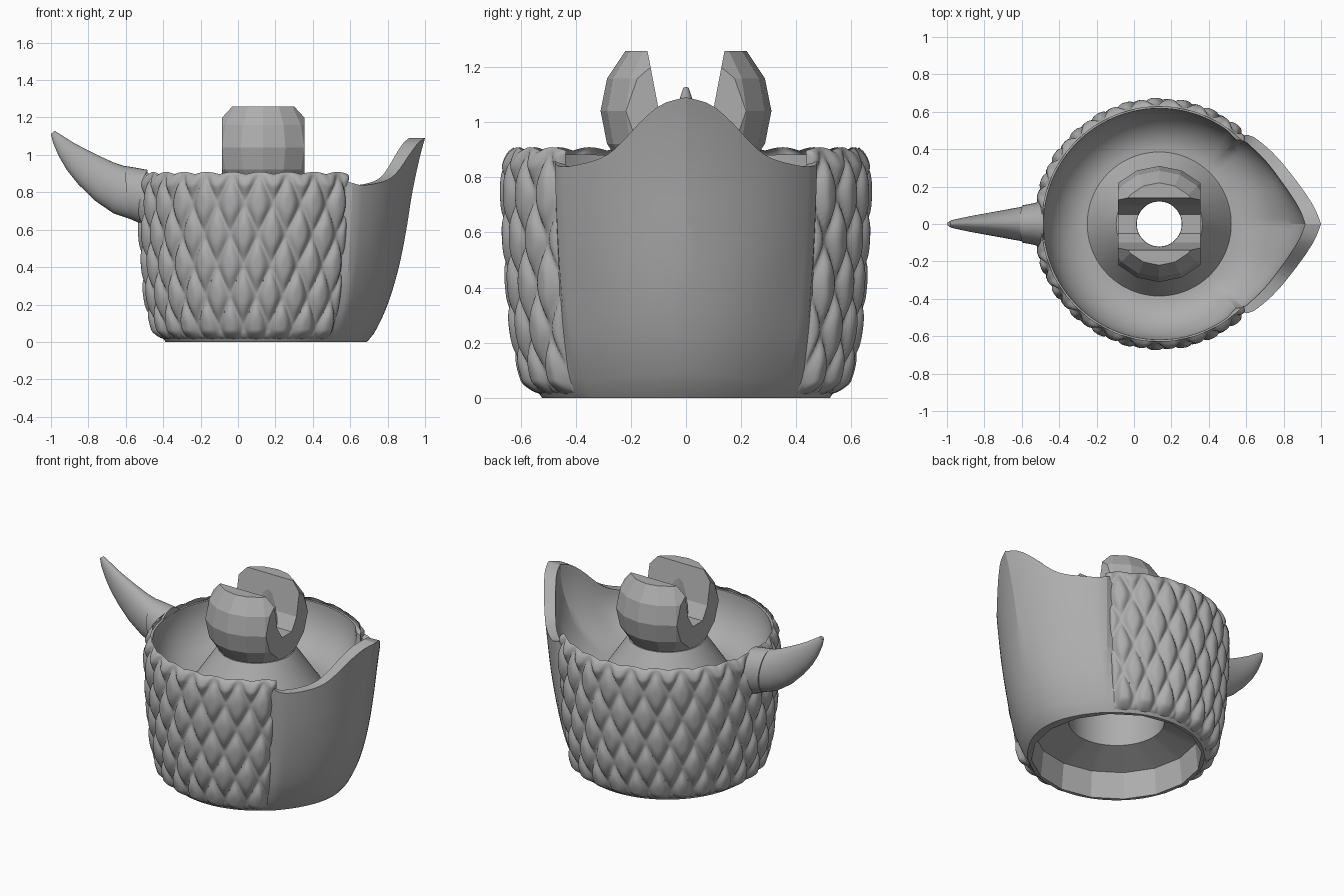
import bpy, bmesh, math
from mathutils import Vector

if "Cube" in bpy.data.objects:
    bpy.data.objects.remove(bpy.data.objects["Cube"])

CX = 0.135  # cup axis
CORE = [(0, .522), (.05, .555), (.2, .593), (.4, .615), (.7, .632), (1.1, .632)]
FLANK = [(0, .53), (.05, .56), (.2, .615), (.4, .65), (.7, .678), (.9, .688), (1.1, .69)]
PROW = [(0, .555), (.05, .595), (.2, .665), (.4, .725), (.6, .765), (.8, .797), (1, .84), (1.09, .865)]
RIM = [(0, 1.09), (6, 1.065), (12, 1.0), (17, .935), (22, .885), (29, .855), (42, .84), (52, .88), (180, .88)]

grey = bpy.data.materials.new("plain_grey")
grey.use_nodes = True
tone = (0.42, 0.42, 0.42, 1)
grey.diffuse_color = tone
grey.node_tree.nodes["Principled BSDF"].inputs["Base Color"].default_value = tone


def interp(table, x):
    """Smooth curve through a table, flat past its ends."""
    x = min(max(x, table[0][0]), table[-1][0])
    k = next(i for i in range(1, len(table)) if x <= table[i][0])

    def slope(i):
        a, b = table[max(0, i - 1)], table[min(len(table) - 1, i + 1)]
        return (b[1] - a[1]) / (b[0] - a[0])
    (a, fa), (b, fb) = table[k - 1], table[k]
    w, t = b - a, (x - a) / (b - a)
    bend = t * (1 - t) * w * ((1 - t) * (slope(k - 1) - (fb - fa) / w) - t * (slope(k) - (fb - fa) / w))
    return fa + (fb - fa) * t + bend


def smooth(k):
    k = min(1, max(0, k))
    return k * k * (3 - 2 * k)


def wall_radius(theta, z, inset=0):
    """Round cup with a prow on +x: creased high up, rounded low down."""
    core, flank = interp(CORE, z) - inset, interp(FLANK, z) - inset
    tip = interp(PROW, z) - 1.7 * inset
    t = min(1, theta / math.radians(43))
    soft = .5 - .5 * math.cos(math.pi * t)
    share = soft + (t - soft) * smooth((z - .15) / .5)
    edge = smooth((math.degrees(theta) - 43) / 6)
    return (tip + (flank - tip) * share) * (1 - edge) + core * edge


def polar(theta, r, z):
    return Vector((CX + r * math.cos(theta), r * math.sin(theta), z))


def loft(name, rings, wrap=False, closed=True, caps=False, angle=35):
    """Skin a list of equally long rings."""
    bm = bmesh.new()
    rows = [[bm.verts.new(p) for p in ring] for ring in rings]
    n = len(rows[0])
    pairs = list(zip(rows, rows[1:])) + ([(rows[-1], rows[0])] if wrap else [])
    for a, b in pairs:
        for i in range(n if closed else n - 1):
            j = (i + 1) % n
            bm.faces.new((a[i], a[j], b[j], b[i]))
    if caps:
        bm.faces.new(rows[0])
        bm.faces.new(rows[-1])
    if closed:
        bmesh.ops.recalc_face_normals(bm, faces=bm.faces)
    return finish(name, bm, angle)


def finish(name, bm, angle=None):
    mesh = bpy.data.meshes.new(name)
    bm.to_mesh(mesh)
    bm.free()
    mesh.materials.append(grey)
    obj = bpy.data.objects.new(name, mesh)
    bpy.context.collection.objects.link(obj)
    if angle:
        bpy.ops.object.select_all(action='DESELECT')
        obj.select_set(True)
        bpy.context.view_layer.objects.active = obj
        bpy.ops.object.shade_smooth_by_angle(angle=math.radians(angle))
    return obj


# Cup: outer wall, rim, bowl, neck cone, bore and hollow underside in one closed section
def cup_section(theta):
    t = abs(theta)
    top = interp(RIM, math.degrees(t))
    pts = []
    for i in range(25):
        z = top * i / 24
        pts.append(polar(theta, wall_radius(t, z), z))
    inner = wall_radius(t, top, .015 + .035 * smooth((.95 - t) / .25))
    for i in range(15):
        phi = math.pi / 2 * (1 - i / 14)
        pts.append(polar(theta, .385 + (inner - .385) * math.sin(phi), .6 + (top - .6) * (1 - math.cos(phi))))
    neck = [(.37, .62), (.23, .83), (.12, .83), (.12, .7), (.285, .56), (.285, .24)]
    pts += [polar(theta, r, z) for r, z in neck]
    # faceted opening with sixteen sides
    side = math.pi / 8
    facet = math.cos(side / 2) / math.cos(theta % side - side / 2)
    return pts + [polar(theta, r * facet, z) for r, z in [(.49, .17), (.508, 0)]]


N = 144
angles = [math.pi * 2 * i / N for i in range(N)]
loft("cup_body", [cup_section(a if a <= math.pi else a - 2 * math.pi) for a in angles], wrap=True, angle=20)

# Scales: quilted jacket of staggered diamonds round the cup, open at the prow
CELLS, STEPS, ROWS = 20, 16, 96
sheet = []
for j in range(ROWS + 1):
    f = j / ROWS
    start = math.radians(48 - 4 * f)
    row = []
    for i in range(CELLS * STEPS + 1):
        u = i / STEPS
        theta = start + (2 * math.pi - 2 * start) * u / CELLS
        z = .012 + (.885 + .012 * abs(math.sin(math.pi * u))) * f
        v = (z - .08) / .33
        valley = 1 - abs(math.sin(math.pi * (u + v)) * math.sin(math.pi * (u - v)))
        edge = min(1, f / .05, (1 - f) / .07, i / 6, (CELLS * STEPS - i) / 6)
        lift = math.sqrt(max(0, edge)) * (.014 + .034 * (1 - valley ** 2)) - .006
        row.append(polar(theta, interp(CORE, z) + lift, z))
    sheet.append(row)
loft("scale_jacket", sheet, closed=False, angle=80)


# Horn: oval rings swept along a curved line, with a wider collar at the root
def oval(x, z, half, wide, tilt):
    d = Vector((math.sin(tilt), 0, math.cos(tilt)))
    c = Vector((x, 0, z))
    return [c + d * half * math.cos(a) + Vector((0, wide * math.sin(a), 0))
            for a in (math.pi * 2 * k / 32 for k in range(32))]


loft("horn_collar", [oval(-.484, .77, .15, .125, 0), oval(-.54, .785, .147, .11, -.05),
                     oval(-.595, .80, .142, .1, -.1)], caps=True)
path = [(-.57, .79, .14, .096, -.1), (-.64, .815, .13, .085, .2), (-.72, .86, .113, .07, .45),
        (-.8, .92, .094, .055, .62), (-.865, .975, .075, .043, .73), (-.92, 1.03, .053, .032, .82),
        (-.965, 1.085, .031, .022, .9), (-.99, 1.12, .013, .011, .9)]
loft("horn", [oval(*p) for p in path], caps=True)


# Ball clamp: faceted ball trimmed to a box, slotted along x and bored
def solid(name, outline, axis, depth):
    """Prism from a 2D outline, extruded both ways along x or z."""
    def place(a, b, c):
        return Vector((CX + c, a, b)) if axis == 'X' else Vector((CX + a, b, 1 + c))
    return loft(name, [[place(a, b, c) for a, b in outline] for c in (-depth, depth)], caps=True)


bm = bmesh.new()
bmesh.ops.create_uvsphere(bm, u_segments=16, v_segments=8, radius=.31)
bmesh.ops.translate(bm, verts=bm.verts, vec=(CX, 0, 1.04))
ball = finish("ball_clamp", bm)

half_slot = [(.16, 1.36), (.14, 1.26), (.1, 1.05), (.05, .97)]
slot = half_slot + [(-y, z) for y, z in reversed(half_slot)]
circle = [(.122 * math.cos(a), .122 * math.sin(a)) for a in (math.pi * k / 12 for k in range(24))]
cutters = [
    (solid("trim_box", [(-.4, .82), (.4, .82), (.4, 1.258), (-.4, 1.258)], 'X', .22), 'INTERSECT'),
    (solid("slot_cutter", slot, 'X', .5), 'DIFFERENCE'),
    (solid("bore_cutter", circle, 'Z', .6), 'DIFFERENCE'),
]
bpy.ops.object.select_all(action='DESELECT')
bpy.context.view_layer.objects.active = ball
ball.select_set(True)
for cutter, how in cutters:
    cutter.hide_render = True
    mod = ball.modifiers.new("cut", 'BOOLEAN')
    mod.operation, mod.object, mod.solver = how, cutter, 'EXACT'
    bpy.ops.object.modifier_apply(modifier=mod.name)
    bpy.data.objects.remove(cutter)
bpy.ops.object.shade_flat()
